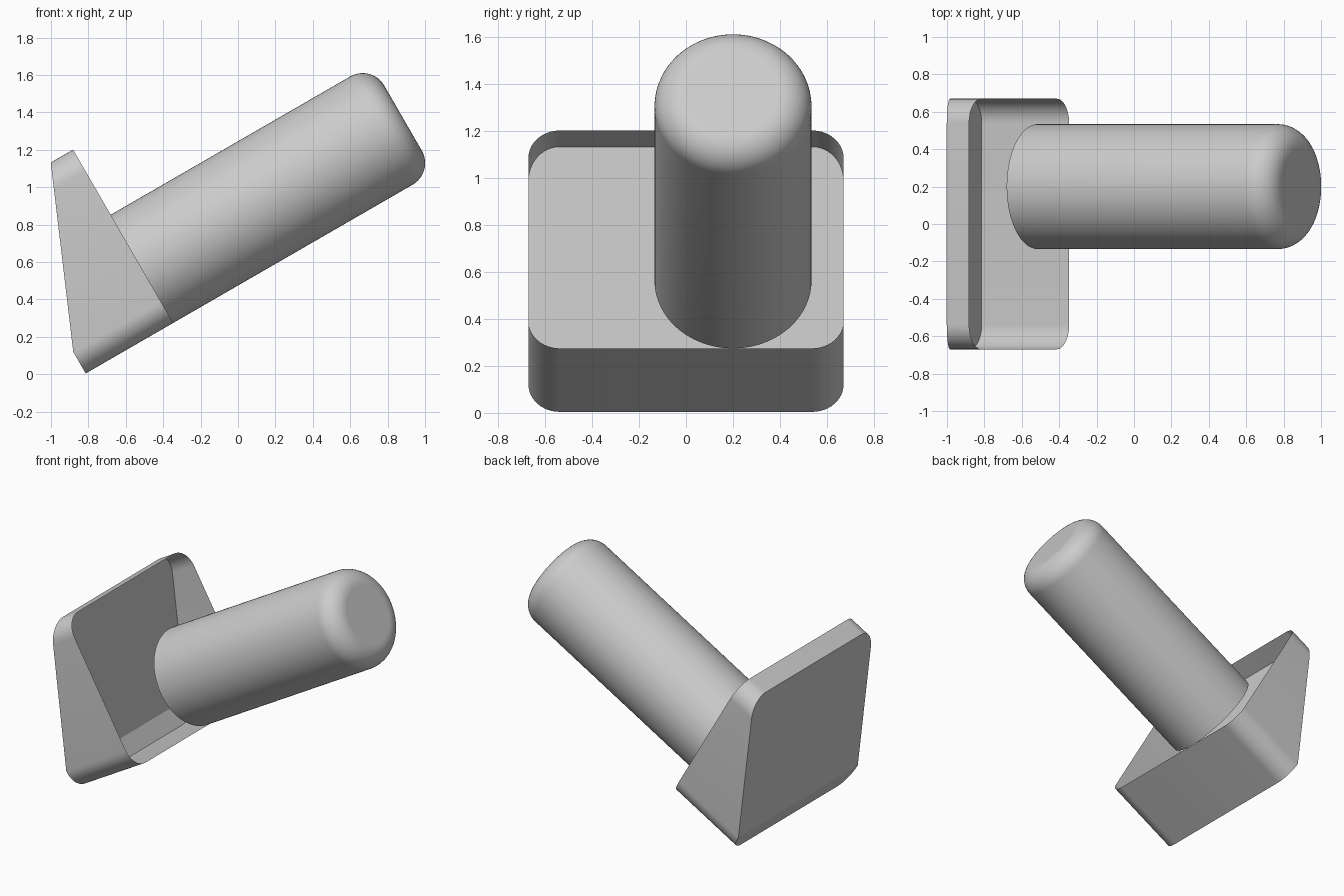
import bpy, bmesh, math
from mathutils import Matrix

if "Cube" in bpy.data.objects:
    bpy.data.objects.remove(bpy.data.objects["Cube"])

TILT = Matrix.Rotation(math.radians(-30), 4, 'Y')  # local x = peg axis
RIM, BACK_LOW, BACK_HIGH = -0.163, -0.703, -0.301  # depths along the axis
V0, V1, HALF_Y, R = 0.411, 1.481, 0.67, 0.133      # housing outline
PEG_Y, PEG_V, PEG_R, PEG_END = 0.2, 0.745, 0.334, 1.449
STEPS = 12

grey = bpy.data.materials.new("light grey")
grey.diffuse_color = (0.6, 0.6, 0.6, 1)
grey.use_nodes = True
grey.node_tree.nodes["Principled BSDF"].inputs["Base Color"].default_value = grey.diffuse_color


def finish(name, bm):
    """Tilt the part, make the object and smooth its curved faces."""
    bmesh.ops.transform(bm, matrix=TILT, verts=bm.verts)
    bmesh.ops.recalc_face_normals(bm, faces=bm.faces)
    mesh = bpy.data.meshes.new(name)
    bm.to_mesh(mesh)
    bm.free()
    obj = bpy.data.objects.new(name, mesh)
    bpy.context.collection.objects.link(obj)
    mesh.materials.append(grey)
    bpy.ops.object.select_all(action='DESELECT')
    obj.select_set(True)
    bpy.context.view_layer.objects.active = obj
    bpy.ops.object.shade_smooth_by_angle(angle=math.radians(18))


def bridge(bm, a, b):
    n = len(a)
    for i in range(n):
        j = (i + 1) % n
        bm.faces.new((a[i], a[j], b[j], b[i]))


# Housing: thin open rounded box with a slanted back
outline = []
corners = [(HALF_Y - R, V1 - R), (R - HALF_Y, V1 - R),
           (R - HALF_Y, V0 + R), (HALF_Y - R, V0 + R)]
for k, (cy, cv) in enumerate(corners):
    for i in range(STEPS + 1):
        a = math.pi / 2 * (k + i / STEPS)
        outline.append((cy + R * math.cos(a), cv + R * math.sin(a)))


def back_depth(v):
    t = max(0, (v - V0 - R) / (V1 - V0 - R))
    return BACK_LOW + t * (BACK_HIGH - BACK_LOW)


bm = bmesh.new()
rim = [bm.verts.new((RIM, y, v)) for y, v in outline]
back = [bm.verts.new((back_depth(v), y, v)) for y, v in outline]
bridge(bm, rim, back)
m = 2 * (STEPS + 1)
bm.faces.new(back[:m + 1] + [back[-1]])  # slanted back panel
bm.faces.new(back[m:])                   # flat strip at the foot
finish("housing", bm)

# Peg: round bar with a rounded free end
profile = [(RIM, PEG_R)]
for i in range(STEPS + 1):
    a = math.pi / 2 * i / STEPS
    profile.append((PEG_END - R + R * math.sin(a), PEG_R - R + R * math.cos(a)))
bm = bmesh.new()
N = 96
rings = []
for u, r in profile:
    rings.append([bm.verts.new((u, PEG_Y + r * math.cos(2 * math.pi * i / N),
                                PEG_V + r * math.sin(2 * math.pi * i / N)))
                  for i in range(N)])
for a, b in zip(rings, rings[1:]):
    bridge(bm, a, b)
end = bm.faces.new(rings[-1])
for e in end.edges:
    e.smooth = False
finish("peg", bm)
